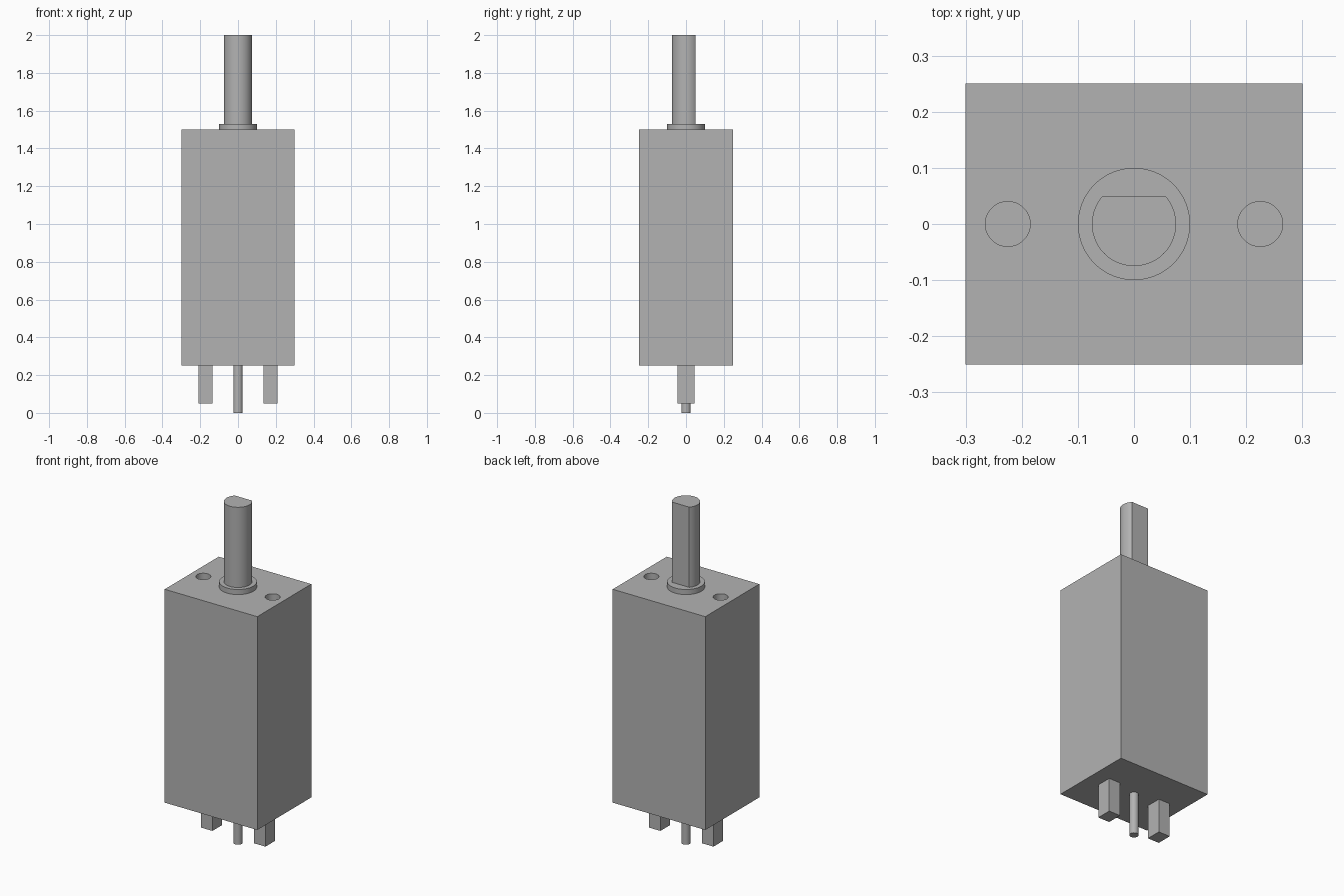
import bpy
import bmesh
import math

default_cube = bpy.data.objects.get("Cube")
if default_cube:
    bpy.data.objects.remove(default_cube, do_unlink=True)

# Single plain metal colour
grey = bpy.data.materials.new("plain_grey")
grey.use_nodes = True
colour = (0.45, 0.45, 0.45, 1)
grey.diffuse_color = colour
grey.node_tree.nodes["Principled BSDF"].inputs["Base Color"].default_value = colour


def prism(name, outline, bottom, top, smooth=False):
    """Extrude a closed xy outline between two heights."""
    bm = bmesh.new()
    base = bm.faces.new([bm.verts.new((x, y, bottom)) for x, y in outline])
    extruded = bmesh.ops.extrude_face_region(bm, geom=[base])["geom"]
    verts = [v for v in extruded if isinstance(v, bmesh.types.BMVert)]
    bmesh.ops.translate(bm, verts=verts, vec=(0, 0, top - bottom))
    bmesh.ops.recalc_face_normals(bm, faces=bm.faces)
    mesh = bpy.data.meshes.new(name)
    bm.to_mesh(mesh)
    bm.free()
    mesh.materials.append(grey)
    obj = bpy.data.objects.new(name, mesh)
    bpy.context.collection.objects.link(obj)
    if smooth:
        shade(obj)
    return obj


def shade(obj):
    bpy.ops.object.select_all(action="DESELECT")
    obj.select_set(True)
    bpy.context.view_layer.objects.active = obj
    bpy.ops.object.shade_smooth_by_angle(angle=math.radians(30))


def box(cx, width, depth):
    w, d = width / 2, depth / 2
    return [(cx - w, -d), (cx + w, -d), (cx + w, d), (cx - w, d)]


def arc(radius, start=0, sweep=math.tau, steps=64, cx=0, closed=True):
    count = steps if closed else steps + 1
    angles = [start + sweep * i / steps for i in range(count)]
    return [(cx + radius * math.cos(a), radius * math.sin(a)) for a in angles]


# Housing with two blind mounting holes in its top
housing = prism("housing", box(0, 0.6, 0.5), 0.25, 1.5)
for side, cx in (("left", 0.225), ("right", -0.225)):
    cutter = prism(side + "_hole_cutter", arc(0.04, cx=cx), 1.3, 1.6)
    cut = housing.modifiers.new(side + "_hole", "BOOLEAN")
    cut.operation = "DIFFERENCE"
    cut.solver = "EXACT"
    cut.object = cutter
    bpy.context.view_layer.objects.active = housing
    bpy.ops.object.modifier_apply(modifier=cut.name)
    bpy.data.objects.remove(cutter, do_unlink=True)
shade(housing)

# Collar and D-shaped output shaft, flat towards the back
prism("collar", arc(0.1), 1.5, 1.53, smooth=True)
radius, flat = 0.075, 0.05
corner = math.asin(flat / radius)
d_profile = arc(radius, math.pi - corner, math.pi + 2 * corner, closed=False)
prism("shaft", d_profile, 1.53, 2.0, smooth=True)

# Rear pin and the pair of terminals beneath the housing
prism("rear_pin", arc(0.025, steps=32), 0, 0.25, smooth=True)
for side, cx in (("left", 0.172), ("right", -0.172)):
    prism(side + "_terminal", box(cx, 0.075, 0.09), 0.05, 0.25)
